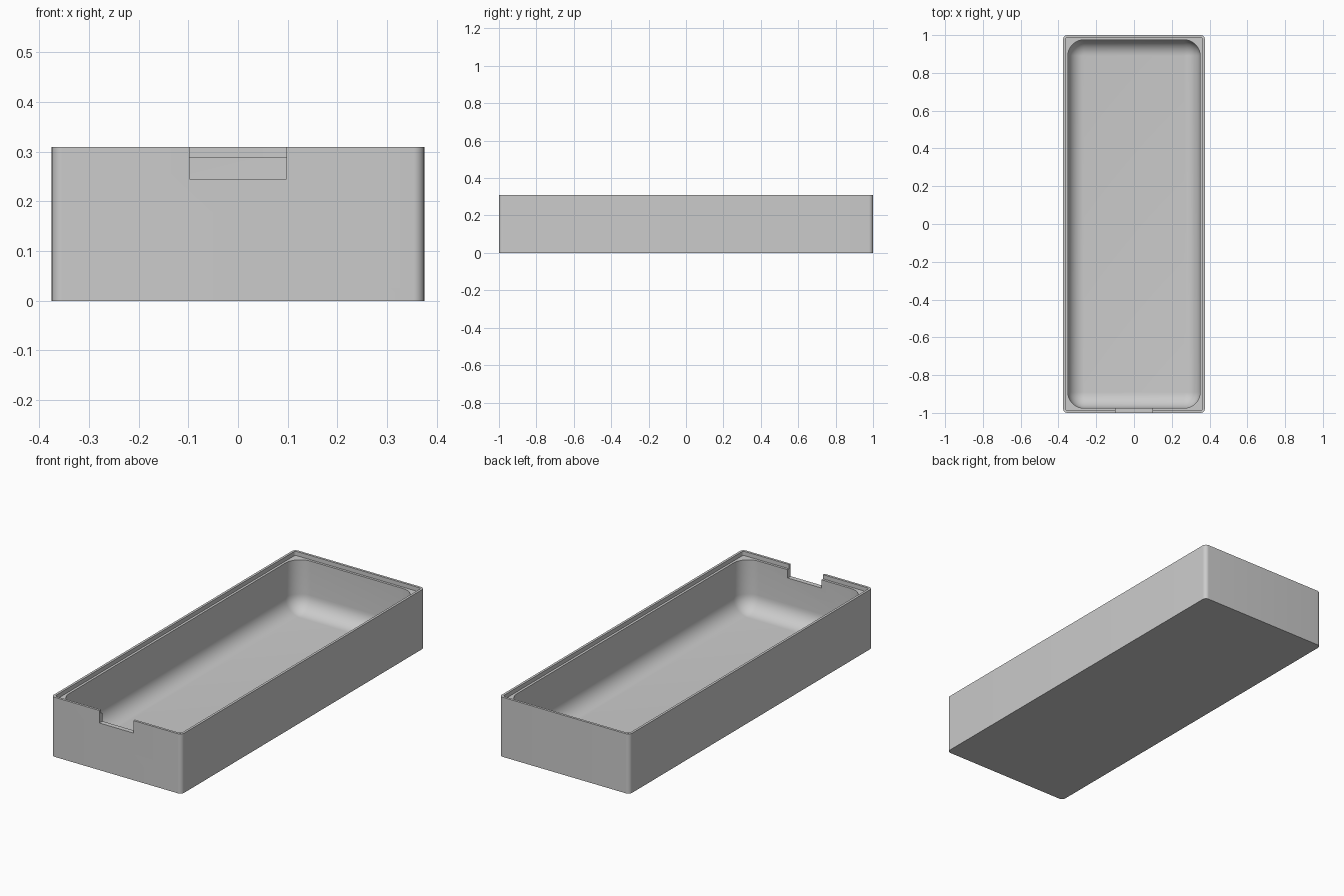
import bpy, bmesh, math

old = bpy.data.objects.get("Cube")
if old:
    bpy.data.objects.remove(old)

HALF_X, HALF_Y, HEIGHT = 0.375, 1.0, 0.31
LIP, WALL, LEDGE_Z = 0.0125, 0.025, 0.288
FLOOR_Z, FILLET = 0.025, 0.085
SEGS = 10


def material(name, rgb):
    mat = bpy.data.materials.new(name)
    mat.use_nodes = True
    mat.diffuse_color = (*rgb, 1)
    mat.node_tree.nodes["Principled BSDF"].inputs["Base Color"].default_value = (*rgb, 1)
    return mat


def ring(bm, inset, radius, z):
    """Rounded rectangle of vertices, inset from the outer walls."""
    verts = []
    for corner, (sx, sy) in enumerate([(1, 1), (-1, 1), (-1, -1), (1, -1)]):
        cx, cy = sx * (HALF_X - inset - radius), sy * (HALF_Y - inset - radius)
        for i in range(SEGS + 1):
            a = math.pi / 2 * (corner + i / SEGS)
            verts.append(bm.verts.new((cx + radius * math.cos(a), cy + radius * math.sin(a), z)))
    return verts


# Tray profile: outside wall, thin lip, lid ledge, cavity wall, rounded floor edge
profile = [(0, 0.022, 0), (0, 0.022, HEIGHT), (LIP, 0.0125, HEIGHT),
           (LIP, 0.0125, LEDGE_Z), (WALL, FILLET, LEDGE_Z)]
for i in range(SEGS + 1):
    a = math.pi / 2 * i / SEGS
    profile.append((WALL + FILLET * (1 - math.cos(a)), FILLET * math.cos(a),
                    FLOOR_Z + FILLET * (1 - math.sin(a))))

bm = bmesh.new()
rings = [ring(bm, *p) for p in profile]
for lower, upper in zip(rings, rings[1:]):
    n = len(lower)
    for i in range(n):
        j = (i + 1) % n
        bm.faces.new((lower[i], lower[j], upper[j], upper[i]))
bm.faces.new(rings[0][::-1])
bm.faces.new(rings[-1])
bmesh.ops.remove_doubles(bm, verts=bm.verts, dist=1e-5)
bmesh.ops.recalc_face_normals(bm, faces=bm.faces)
mesh = bpy.data.meshes.new("tray")
bm.to_mesh(mesh)
bm.free()
tray = bpy.data.objects.new("tray", mesh)
bpy.context.collection.objects.link(tray)
mesh.materials.append(material("plain grey", (0.6, 0.6, 0.6)))

# Notch through the front wall
bpy.ops.mesh.primitive_cube_add(size=1, location=(0, -1, 0.345))
cutter = bpy.context.object
cutter.name = "notch_cutter"
cutter.scale = (0.195, 0.2, 0.2)
cutter.hide_render = True
cut = tray.modifiers.new("front_notch", "BOOLEAN")
cut.operation = "DIFFERENCE"
cut.solver = "EXACT"
cut.object = cutter

bpy.ops.object.select_all(action="DESELECT")
tray.select_set(True)
bpy.context.view_layer.objects.active = tray
bpy.ops.object.modifier_apply(modifier=cut.name)
bpy.data.objects.remove(cutter)
bpy.ops.object.shade_smooth_by_angle(angle=math.radians(30))
